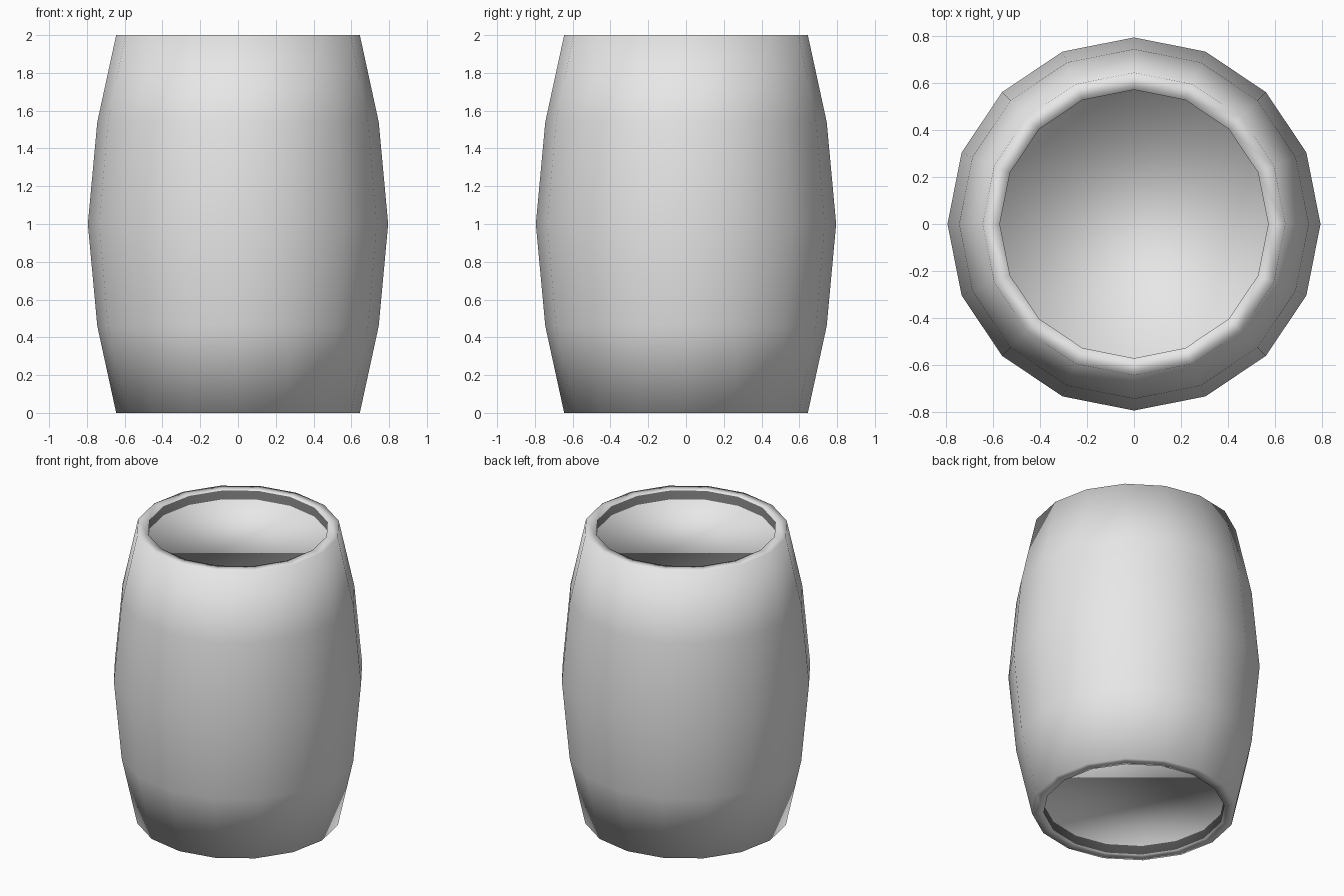
import bpy, bmesh, math

if "Cube" in bpy.data.objects:
    bpy.data.objects.remove(bpy.data.objects["Cube"])

SIDES = 16
LID = 0.062  # depth of the recessed lids
# (radius, height) from the recessed bottom lid, round the outside, to the recessed top lid
PROFILE = [(0.572, LID), (0.572, 0.0), (0.645, 0.0), (0.745, 0.46), (0.795, 1.0),
           (0.745, 1.54), (0.645, 2.0), (0.572, 2.0), (0.572, 2.0 - LID)]


def material(name, value):
    m = bpy.data.materials.new(name)
    m.diffuse_color = (value, value, value, 1)
    m.use_nodes = True
    m.node_tree.nodes["Principled BSDF"].inputs["Base Color"].default_value = m.diffuse_color
    return m


# barrel body: stacked rings joined by quads
bm = bmesh.new()
rings = []
for r, z in PROFILE:
    rings.append([bm.verts.new((r * math.cos(math.tau * i / SIDES),
                                r * math.sin(math.tau * i / SIDES), z))
                  for i in range(SIDES)])
last = len(PROFILE) - 2
for k, (a, b) in enumerate(zip(rings, rings[1:])):
    for i in range(SIDES):
        j = (i + 1) % SIDES
        f = bm.faces.new((a[i], a[j], b[j], b[i]))
        # inner walls of both recesses are dark
        f.material_index = 1 if k in (0, last) else 0

# recessed lids at both ends
bm.faces.new(rings[0][::-1])
bm.faces.new(rings[-1])
bmesh.ops.recalc_face_normals(bm, faces=bm.faces)
for f in bm.faces:
    f.smooth = True

mesh = bpy.data.meshes.new("barrel")
bm.to_mesh(mesh)
bm.free()
mesh.materials.append(material("light grey", 0.8))
mesh.materials.append(material("dark grey", 0.125))
bpy.context.collection.objects.link(bpy.data.objects.new("barrel", mesh))
